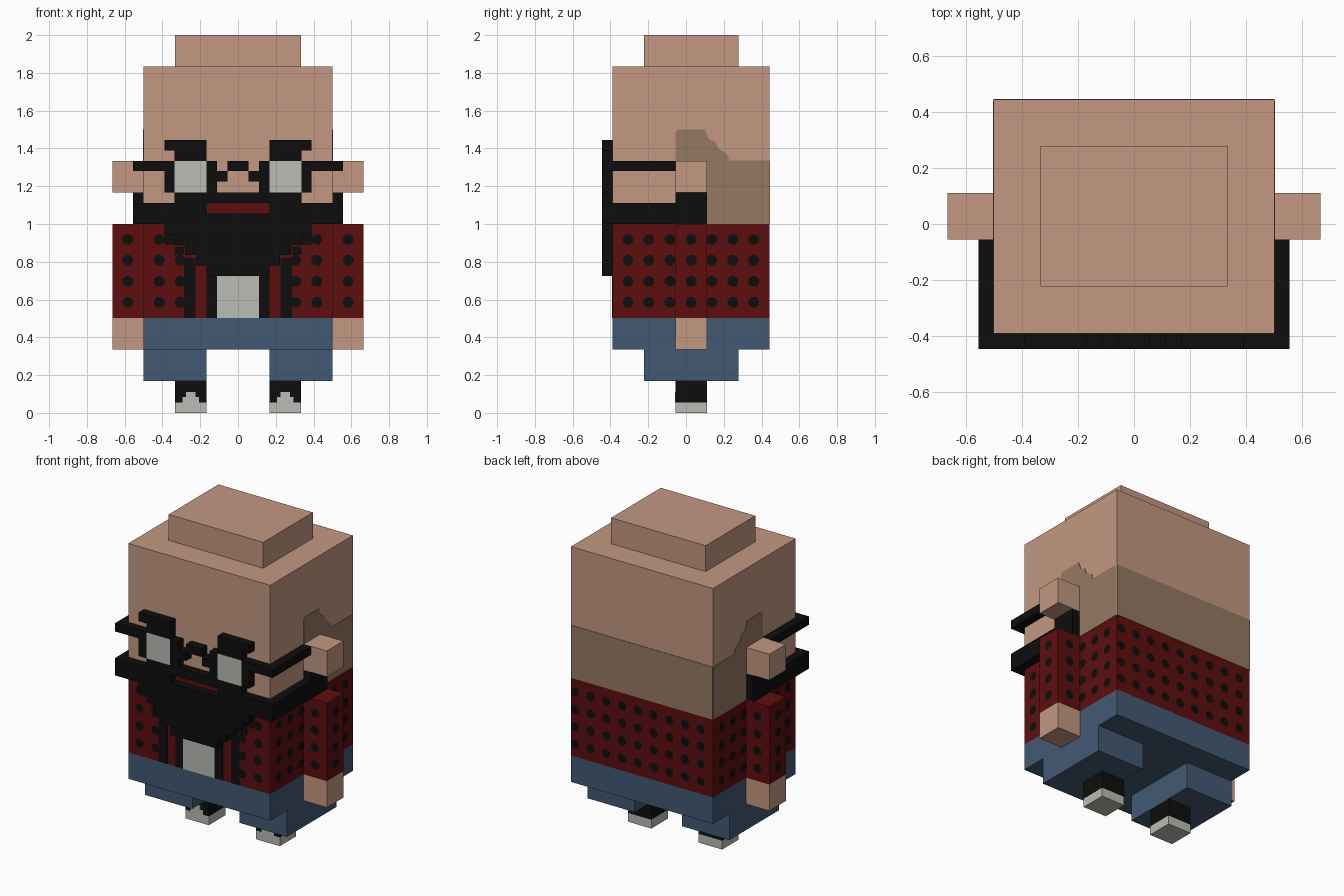
import bpy, bmesh, math
from mathutils import Vector, Matrix

cube = bpy.data.objects.get("Cube")
if cube:
    bpy.data.objects.remove(cube, do_unlink=True)


def lin(c):
    c /= 255
    return c / 12.92 if c <= 0.04045 else ((c + 0.055) / 1.055) ** 2.4


def material(name, r, g, b):
    m = bpy.data.materials.new(name)
    col = (lin(r), lin(g), lin(b), 1)
    m.diffuse_color = col
    m.use_nodes = True
    bsdf = m.node_tree.nodes["Principled BSDF"]
    bsdf.inputs["Base Color"].default_value = col
    bsdf.inputs["Roughness"].default_value = 0.9
    return m


SKIN = material("skin", 195, 152, 130)
STUBBLE = material("shaved_hair", 150, 121, 99)
RED = material("dark_red", 94, 14, 15)
BLACK = material("black", 13, 13, 13)
DENIM = material("denim_blue", 66, 89, 115)
WHITE = material("off_white", 186, 188, 179)


def finish(name, bm, mats):
    me = bpy.data.meshes.new(name)
    bm.to_mesh(me)
    bm.free()
    for m in mats:
        me.materials.append(m)
    ob = bpy.data.objects.new(name, me)
    bpy.context.collection.objects.link(ob)
    return ob


def add_box(bm, x0, x1, y0, y1, z0, z1):
    mat = Matrix.Translation(((x0 + x1) / 2, (y0 + y1) / 2, (z0 + z1) / 2)) @ \
        Matrix.Diagonal((x1 - x0, y1 - y0, z1 - z0, 1))
    bmesh.ops.create_cube(bm, size=1, matrix=mat)


def boxes(name, mat, *bounds):
    bm = bmesh.new()
    for b in bounds:
        add_box(bm, *b)
    return finish(name, bm, [mat])


def banded_box(name, bounds, mats, cuts=()):
    """Box cut at the given heights, one material per band from the bottom."""
    bm = bmesh.new()
    add_box(bm, *bounds)
    for z in cuts:
        bmesh.ops.bisect_plane(bm, geom=bm.verts[:] + bm.edges[:] + bm.faces[:],
                               plane_co=(0, 0, z), plane_no=(0, 0, 1))
    for f in bm.faces:
        f.material_index = sum(f.calc_center_median().z > z for z in cuts)
    return finish(name, bm, mats)


def both(x0, x1, *rest):
    """The same bounds on the left and on the right."""
    return [(x0, x1, *rest), (-x1, -x0, *rest)]


def dots(name, places):
    """Flat octagonal spots; each place is (position, outward direction)."""
    bm = bmesh.new()
    for pos, out in places:
        rot = Vector(out).to_track_quat('Z', 'Y').to_matrix().to_4x4()
        spin = Matrix.Rotation(math.pi / 8, 4, 'Z')
        mat = Matrix.Translation(Vector(pos) + Vector(out) * 0.004) @ rot @ spin
        bmesh.ops.create_circle(bm, cap_ends=True, segments=8, radius=0.03, matrix=mat)
    return finish(name, bm, [BLACK])


F, B = -0.39, 0.443        # front and back of the body
S = F - 0.055              # front of the beard and glasses
P = F - 0.003              # front of painted plates
AY = (-0.055, 0.111)       # depth of arms, ears and feet

# Body: trousers, jacket and head in one block, with a flat crown
banded_box("body", (-0.5, 0.5, F, B, 0.335, 1.835), [DENIM, RED, SKIN], (0.503, 1.0))
banded_box("crown", (-0.333, 0.333, -0.222, 0.278, 1.835, 2.0), [SKIN])

# Limbs and ears
for side, s in (("left", 1), ("right", -1)):
    def span(a, b):
        return (a, b) if s > 0 else (-b, -a)
    banded_box(side + "_arm", (*span(0.5, 0.665), *AY, 0.335, 1.0), [SKIN, RED], (0.503,))
    banded_box(side + "_ear", (*span(0.5, 0.665), *AY, 1.168, 1.333), [SKIN])
    banded_box(side + "_trouser_leg", (*span(0.167, 0.5), -0.222, 0.278, 0.168, 0.335), [DENIM])
    banded_box(side + "_shoe", (*span(0.167, 0.333), *AY, 0, 0.168), [WHITE, BLACK], (0.056,))
    # Toe cap with a narrower tip
    boxes(side + "_toe_cap", WHITE,
          (*span(0.207, 0.293), AY[0] - 0.003, AY[0], 0.056, 0.085),
          (*span(0.226, 0.274), AY[0] - 0.003, AY[0], 0.085, 0.111))

    # Shaved hair on the side of the head
    outline = [(-0.055, 1.0), (0.44, 1.0), (0.44, 1.335), (0.228, 1.335), (0.222, 1.365),
               (0.17, 1.4), (0.155, 1.435), (0.12, 1.45), (0.1, 1.5), (-0.045, 1.5),
               (-0.055, 1.49)]
    bm = bmesh.new()
    face = bm.faces.new([bm.verts.new((s * 0.5, y, z)) for y, z in outline])
    ext = bmesh.ops.extrude_face_region(bm, geom=[face])
    bmesh.ops.translate(bm, vec=(s * 0.003, 0, 0),
                        verts=[v for v in ext["geom"] if isinstance(v, bmesh.types.BMVert)])
    bmesh.ops.recalc_face_normals(bm, faces=bm.faces)
    finish(side + "_shaved_hair", bm, [STUBBLE])

boxes("back_shaved_hair", STUBBLE, (-0.5, 0.5, B, B + 0.003, 1.0, 1.335))

# Shirt front, open jacket edges and mouth
boxes("jacket_lining", BLACK,
      *both(0.111, 0.167, P, F, 0.503, 0.78),
      *both(0.225, 0.285, P, F, 0.503, 0.82),
      *both(0.285, 0.335, P, F, 0.835, 0.88),
      *both(0.335, 0.39, P, F, 0.89, 0.945))
boxes("shirt", WHITE, (-0.111, 0.111, P, F, 0.503, 0.74))
boxes("mouth", RED, (-0.167, 0.167, P, F, 1.055, 1.111))

# Beard: stepped rows that leave the mouth open, and side whiskers
rows = [(0.335, 1.111, 1.168), (0.39, 1.0, 1.055), (0.39, 0.945, 1.0), (0.335, 0.89, 0.945),
        (0.28, 0.835, 0.89), (0.222, 0.78, 0.835), (0.167, 0.725, 0.78)]
boxes("beard", BLACK,
      *[(-w, w, S, F, z0, z1) for w, z0, z1 in rows],
      *both(0.167, 0.39, S, F, 1.055, 1.111),
      *both(0.39, 0.5, S, F, 1.0, 1.111),
      *both(0.5, 0.555, S, AY[0], 1.0, 1.111),
      *both(0.5, 0.555, *AY, 1.0, 1.168))

# Glasses: brows, rims, stepped bridge and side arms
boxes("glasses_frame", BLACK,
      *both(0.167, 0.39, S, F, 1.39, 1.445),
      *both(0.167, 0.335, S, F, 1.333, 1.39),
      *both(0.335, 0.39, S, F, 1.168, 1.333),
      *both(0.39, 0.5, S, F, 1.28, 1.333),
      *both(0.5, 0.555, S, AY[0], 1.28, 1.333),
      *both(0.111, 0.167, S, F, 1.168, 1.333),
      *both(0.056, 0.111, S, F, 1.225, 1.28),
      (-0.056, 0.056, S, F, 1.28, 1.333))
boxes("lenses", WHITE, *both(0.167, 0.335, S, F, 1.168, 1.333))

# Jacket spots on every outer side
heights = [0.585 + 0.111 * i for i in range(4)]
places = []
for z in heights:
    for k in range(9):
        places.append(((-0.417 + 0.111 * k, B, z), (0, 1, 0)))
    for s in (-1, 1):
        for x in (0.417, 0.306):
            places.append(((s * x, F, z), (0, -1, 0)))
        for k in range(7):
            places.append(((s * 0.5, -0.307 + 0.111 * k, z), (s, 0, 0)))
        places.append(((s * 0.665, 0.028, z), (s, 0, 0)))
        places.append(((s * 0.583, AY[0], z), (0, -1, 0)))
        places.append(((s * 0.583, AY[1], z), (0, 1, 0)))
dots("jacket_spots", places)
